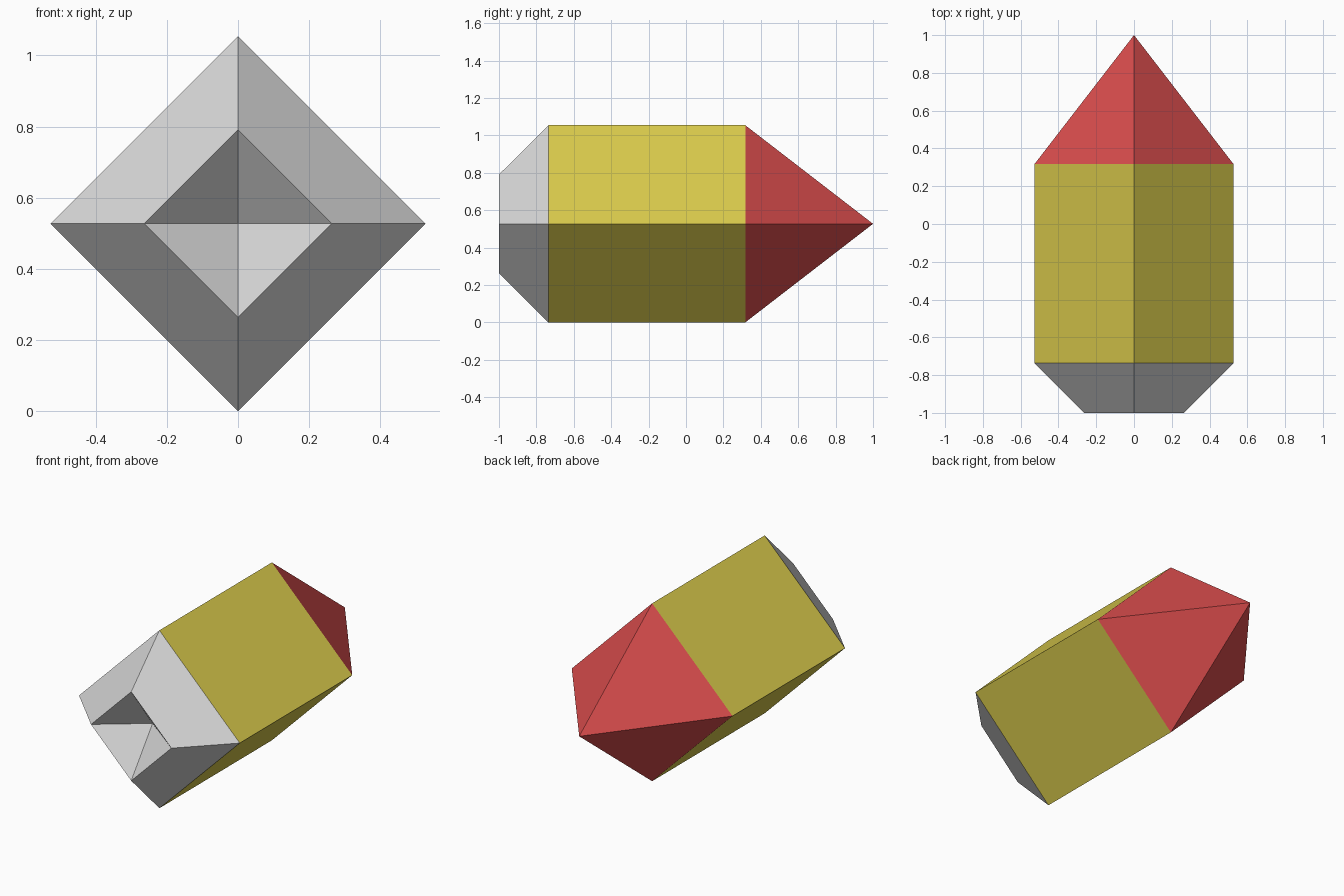
import bpy, bmesh

if "Cube" in bpy.data.objects:
    bpy.data.objects.remove(bpy.data.objects["Cube"])

R = 0.527          # corner radius of the diamond cross-section
CZ = R             # axis height, so the lowest edge touches the ground


def material(name, rgb):
    m = bpy.data.materials.new(name)
    m.diffuse_color = (*rgb, 1.0)
    m.use_nodes = True
    m.node_tree.nodes["Principled BSDF"].inputs["Base Color"].default_value = m.diffuse_color
    return m


def shell(name, sections, mat):
    """Skin diamond sections given as (y, radius); radius 0 is a point."""
    bm = bmesh.new()
    rings = []
    for y, r in sections:
        if r == 0:
            rings.append([bm.verts.new((0, y, CZ))] * 4)
        else:
            rings.append([bm.verts.new((x * r, y, CZ + z * r))
                          for x, z in ((1, 0), (0, 1), (-1, 0), (0, -1))])
    for a, b in zip(rings, rings[1:]):
        for i in range(4):
            j = (i + 1) % 4
            loop = list(dict.fromkeys((a[i], b[i], b[j], a[j])))
            bm.faces.new(loop)
    bm.normal_update()
    # Every section list runs from front to back along the outside
    f = bm.faces[:][-1] if hasattr(bm.faces, "ensure_lookup_table") is False else list(bm.faces)[-1]
    c = f.calc_center_median()
    if f.normal.x * c.x + f.normal.z * (c.z - CZ) < 0:
        bmesh.ops.reverse_faces(bm, faces=list(bm.faces))
    me = bpy.data.meshes.new(name)
    bm.to_mesh(me)
    bm.free()
    me.materials.append(mat)
    ob = bpy.data.objects.new(name, me)
    bpy.context.collection.objects.link(ob)
    return ob


grey = material("light grey", (0.69, 0.69, 0.69))
yellow = material("yellow", (0.711, 0.604, 0.073))
red = material("red", (0.694, 0.073, 0.073))

# Tapered front collar with a pyramid-shaped recess
shell("front_collar", [(-0.80, 0), (-1.0, R / 2), (-0.736, R)], grey)
# Straight middle body
shell("middle_body", [(-0.736, R), (0.317, R)], yellow)
# Pointed rear tip
shell("rear_tip", [(0.317, R), (1.0, 0)], red)
